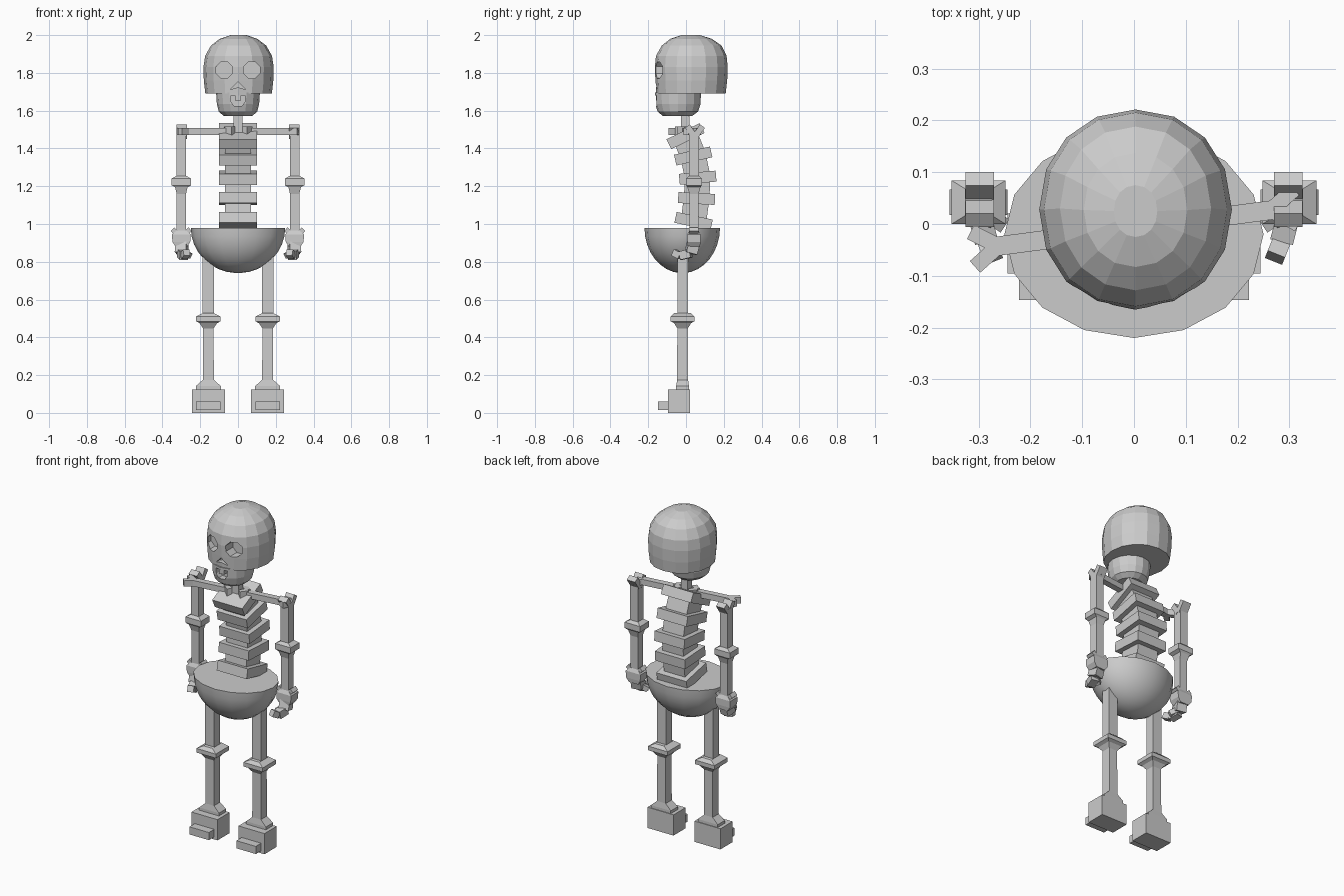
import bpy, bmesh, math
from mathutils import Vector, Matrix

if "Cube" in bpy.data.objects:
    bpy.data.objects.remove(bpy.data.objects["Cube"])


def finish(name, bm):
    bmesh.ops.recalc_face_normals(bm, faces=bm.faces[:])
    me = bpy.data.meshes.new(name)
    bm.to_mesh(me)
    bm.free()
    ob = bpy.data.objects.new(name, me)
    bpy.context.collection.objects.link(ob)
    return ob


def loft(name, rings, n, power=1.0):
    """Rings of (cx, cy, z, half_x, half_y); n = 4 gives box sections."""
    bm = bmesh.new()
    loops = []
    for cx, cy, z, hx, hy in rings:
        vs = []
        for i in range(n):
            a = 2 * math.pi * (i + (0.5 if n == 4 else 0)) / n
            c, s = math.cos(a), math.sin(a)
            if n == 4:
                c, s = math.copysign(1, c), math.copysign(1, s)
            else:
                c = math.copysign(abs(c) ** power, c)
                s = math.copysign(abs(s) ** power, s)
            vs.append(bm.verts.new((cx + hx * c, cy + hy * s, z)))
        loops.append(vs)
    for a, b in zip(loops, loops[1:]):
        for i in range(n):
            j = (i + 1) % n
            bm.faces.new((a[i], a[j], b[j], b[i]))
    bm.faces.new(loops[0])
    bm.faces.new(loops[-1])
    return finish(name, bm)


def box(name, center, size, rx=0):
    bm = bmesh.new()
    m = Matrix.Translation(center) @ Matrix.Rotation(math.radians(rx), 4, 'X') @ Matrix.Diagonal((*size, 1))
    bmesh.ops.create_cube(bm, size=1, matrix=m)
    return finish(name, bm)


def strut(name, p0, p1, w, h):
    """Box bar from p0 to p1."""
    p0, p1 = Vector(p0), Vector(p1)
    d = p1 - p0
    m = Matrix.Translation((p0 + p1) / 2) @ d.to_track_quat('X', 'Z').to_matrix().to_4x4()
    bm = bmesh.new()
    bmesh.ops.create_cube(bm, size=1, matrix=m @ Matrix.Diagonal((d.length, w, h, 1)))
    return finish(name, bm)


def prism(name, pts, y0, y1):
    bm = bmesh.new()
    f = bm.faces.new([bm.verts.new((x, y0, z)) for x, z in pts])
    r = bmesh.ops.extrude_face_region(bm, geom=[f])
    bmesh.ops.translate(bm, vec=(0, y1 - y0, 0), verts=[v for v in r['geom'] if isinstance(v, bmesh.types.BMVert)])
    return finish(name, bm)


def cut(target, cutter):
    cutter.hide_render = True
    mod = target.modifiers.new('cut', 'BOOLEAN')
    mod.operation = 'DIFFERENCE'
    mod.solver = 'EXACT'
    mod.object = cutter
    bpy.context.view_layer.objects.active = target
    bpy.ops.object.modifier_apply(modifier=mod.name)
    bpy.data.objects.remove(cutter)


# Skull with eye sockets and nose
skull = loft('skull', [
    (0.003, 0.026, 1.69, 0.176, 0.184), (0.003, 0.028, 1.76, 0.184, 0.19),
    (0.003, 0.028, 1.83, 0.186, 0.193), (0.003, 0.028, 1.89, 0.177, 0.187),
    (0.003, 0.03, 1.945, 0.146, 0.158), (0.003, 0.027, 1.98, 0.1, 0.11),
    (0.003, 0.025, 2.0, 0.042, 0.05)], 16, 0.95)
for s in (-1, 1):
    socket = [(s * 0.073 + 0.047 * math.cos(k * math.pi / 4 + 0.39),
               1.815 + 0.047 * math.sin(k * math.pi / 4 + 0.39)) for k in range(8)]
    cut(skull, prism('eye_cutter', socket, -0.25, -0.09))
cut(skull, prism('nose_cutter', [(-0.04, 1.712), (0, 1.752), (0.04, 1.712), (0, 1.724)], -0.25, -0.12))

# Jaw with mouth and tooth
jaw = loft('jaw', [
    (0, -0.045, 1.572, 0.075, 0.078), (0, -0.043, 1.595, 0.102, 0.107),
    (0, -0.043, 1.635, 0.112, 0.12), (0, -0.043, 1.695, 0.116, 0.122)], 16)
cut(jaw, prism('mouth_cutter', [(-0.038, 1.68), (-0.036, 1.645), (-0.02, 1.624), (0.02, 1.624),
                                (0.036, 1.645), (0.038, 1.68)], -0.25, -0.12))
box('tooth', (0, -0.138, 1.668), (0.034, 0.04, 0.03))

# Neck and curved spine
box('neck', (0, -0.005, 1.53), (0.045, 0.045, 0.18))
vertebrae = [(0.04, 1.015, -12), (0.056, 1.135, -3), (0.062, 1.245, 5), (0.038, 1.36, 13), (-0.003, 1.465, 26)]
for y, z, rx in vertebrae:
    box('vertebra', (0, y, z), (0.2, 0.195, 0.058), rx)
for (y0, z0, _), (y1, z1, _) in zip(vertebrae, vertebrae[1:]):
    strut('spine_disc', (0, y0, z0), (0, y1, z1), 0.14, 0.135)

# Pelvis bowl
prof = [(0, -0.02, 0.98 - 0.24 * math.cos(t), 0.25 * math.sin(t), 0.2 * math.sin(t))
        for t in [0.04 + (math.pi / 2 - 0.04) * k / 8 for k in range(9)]]
pelvis = loft('pelvis', prof, 16)
bpy.ops.object.select_all(action='DESELECT')
pelvis.select_set(True)
bpy.context.view_layer.objects.active = pelvis
bpy.ops.object.shade_smooth_by_angle(angle=math.radians(40))

twist = Matrix.Rotation(math.radians(7.5), 3, 'Z')
for s in (-1, 1):
    # Collar bone with forked ends, turned slightly about the spine
    def shoulder(x, y, z=1.49):
        return twist @ Vector((s * x, y - 0.008, z))
    strut('collar_bone', shoulder(0.04, 0), shoulder(0.285, 0), 0.037, 0.035)
    for f in (-1, 1):
        strut('collar_tip', shoulder(0.265, 0), shoulder(0.315, f * 0.034), 0.03, 0.036)
        strut('collar_root', shoulder(0.065, 0), shoulder(0.03, f * 0.034), 0.03, 0.05)
        # Fork at the head of the upper arm
        strut('shoulder_fork', (s * 0.298, 0.047, 1.46), (s * 0.298, 0.047 + f * 0.04, 1.518), 0.055, 0.032)

    # Arm: upper arm, elbow, forearm and wrist
    ax, ay = s * 0.3, 0.042
    loft('arm', [(ax, ay, z, hx, hy) for z, hx, hy in [
        (0.88, 0.03, 0.032), (0.905, 0.047, 0.035), (0.945, 0.05, 0.035), (0.965, 0.025, 0.024),
        (1.16, 0.025, 0.024), (1.195, 0.033, 0.035), (1.205, 0.052, 0.042), (1.24, 0.052, 0.042),
        (1.255, 0.026, 0.026), (1.49, 0.026, 0.026)]], 4)
    for f in (-1, 1):
        strut('wrist_fork', (ax, ay, 0.93), (ax + f * 0.047, ay, 0.972), 0.05, 0.026)

    # Hand curled forwards and inwards
    path = [(0.297, 0.04, 0.9), (0.3, 0.025, 0.845), (0.286, -0.03, 0.832), (0.272, -0.065, 0.85)]
    for k, (a, b) in enumerate(zip(path, path[1:])):
        w = (0.06, 0.045, 0.036)[k]
        strut('hand', (s * a[0], *a[1:]), (s * b[0], *b[1:]), w, w)
    strut('thumb', (s * 0.3, 0.03, 0.86), (s * 0.255, 0.0, 0.83), 0.03, 0.03)

    # Leg: ankle, shin, knee and thigh
    lx, ly = s * 0.157, -0.018
    loft('leg', [(lx, ly, z, hx, hy) for z, hx, hy in [
        (0.12, 0.066, 0.034), (0.142, 0.066, 0.034), (0.175, 0.029, 0.029), (0.448, 0.028, 0.028),
        (0.475, 0.046, 0.045), (0.485, 0.065, 0.063), (0.51, 0.065, 0.063), (0.528, 0.03, 0.045),
        (0.53, 0.03, 0.028), (0.84, 0.03, 0.028)]], 4)
    # Foot and toes
    box('foot', (lx, -0.038, 0.0625), (0.174, 0.116, 0.125))
    box('toes', (lx, -0.115, 0.038), (0.13, 0.064, 0.046))
